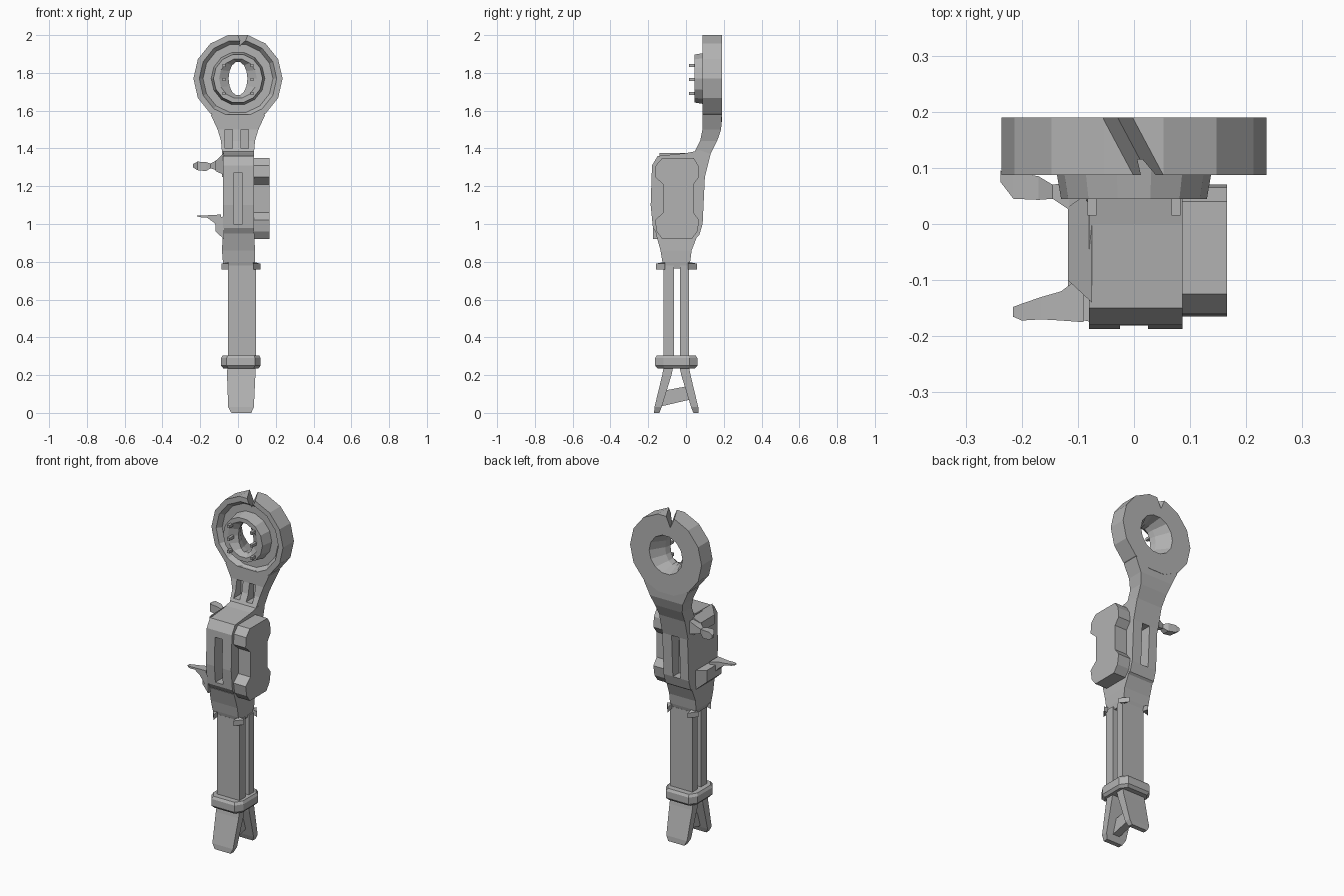
import bpy, bmesh, math

cube = bpy.data.objects.get("Cube")
if cube:
    bpy.data.objects.remove(cube, do_unlink=True)

steel = bpy.data.materials.new("plain_grey")
steel.use_nodes = True
GREY = (0.45, 0.45, 0.45, 1)
steel.diffuse_color = GREY
steel.node_tree.nodes["Principled BSDF"].inputs["Base Color"].default_value = GREY


def loft(name, loops, closed=False):
    """Skin a run of equal-length point loops; cap the ends unless it closes on itself."""
    bm = bmesh.new()
    rows = [[bm.verts.new(p) for p in loop] for loop in loops]
    pairs = list(zip(rows, rows[1:]))
    if closed:
        pairs.append((rows[-1], rows[0]))
    else:
        bm.faces.new(rows[0])
        bm.faces.new(rows[-1])
    for a, b in pairs:
        for i in range(len(a)):
            j = (i + 1) % len(a)
            bm.faces.new((a[i], a[j], b[j], b[i]))
    bmesh.ops.recalc_face_normals(bm, faces=bm.faces)
    mesh = bpy.data.meshes.new(name)
    bm.to_mesh(mesh)
    bm.free()
    mesh.materials.append(steel)
    ob = bpy.data.objects.new(name, mesh)
    bpy.context.scene.collection.objects.link(ob)
    return ob


def side_prism(name, outline, x0, x1):
    """Extrude a (y, z) outline across x."""
    return loft(name, [[(x, y, z) for y, z in outline] for x in (x0, x1)])


def stack(name, sections):
    """Loft rectangles (z, x0, x1, y0, y1) upward."""
    return loft(name, [[(a, c, z), (b, c, z), (b, d, z), (a, d, z)]
                       for z, a, b, c, d in sections])


def arm(name, sections):
    """Loft rectangles (x, y0, y1, z0, z1) sideways."""
    return loft(name, [[(x, a, c), (x, b, c), (x, b, d), (x, a, d)]
                       for x, a, b, c, d in sections])


def box(name, x0, x1, y0, y1, z0, z1):
    return stack(name, [(z0, x0, x1, y0, y1), (z1, x0, x1, y0, y1)])


def cut(ob, cutter):
    """Subtract the cutter, bake the result and discard the cutter."""
    mod = ob.modifiers.new("cut", 'BOOLEAN')
    mod.operation, mod.solver, mod.object = 'DIFFERENCE', 'EXACT', cutter
    cutter.hide_render = True
    dg = bpy.context.evaluated_depsgraph_get()
    baked = bpy.data.meshes.new_from_object(ob.evaluated_get(dg))
    ob.modifiers.clear()
    ob.data = baked
    bpy.data.objects.remove(cutter, do_unlink=True)


# Ring head: turned around the y axis, with raised hub and oval opening
SIDES, RING_Z = 14, 1.77
profile = [(.236, .236, .19), (.236, .236, .087), (.205, .205, .087),
           (.185, .185, .115), (.142, .142, .115), (.13, .13, .045),
           (.1, .105, .045), (.05, .09, .075), (.06, .095, .11), (.11, .115, .19)]
angles = [2 * math.pi * (i + .5) / SIDES + math.pi / 2 for i in range(SIDES)]
ring = loft("ring_head", [[(rx * math.cos(a), y, RING_Z + rz * math.sin(a)) for a in angles]
                          for rx, rz, y in profile], closed=True)

# Slanted notch across the top of the ring
cut(ring, loft("notch_cutter", [[(x - .04, y, 2.03), (x + .04, y, 2.03), (x, y, 1.94)]
                                for x, y in ((.04, .06), (-.04, .21))]))

# Small pins on the hub face
for side in (-1, 1):
    for z in (1.69, 1.765, 1.84):
        x = side * .075
        box("hub_pin", x - .008, x + .008, .015, .06, z - .008, z + .008)

# Neck sweeping from the ring into the rear strap
neck = stack("neck", [(z, -w, w, a, b) for z, w, a, b in (
    (1.25, .084, .04, .1), (1.37, .084, .04, .13), (1.44, .09, .075, .165),
    (1.5, .108, .087, .186), (1.58, .145, .087, .19))])
for x in (-.048, .035):
    cut(neck, box("neck_slot_cutter", x - .02, x + .02, 0, .125, 1.4, 1.5))

# Body frame with a long slot in front and back
body = side_prism("body_frame", [
    (.075, 1.39), (0, 1.375), (-.15, 1.36), (-.18, 1.31), (-.187, 1.1),
    (-.175, .98), (-.15, .94), (-.11, .91), (.03, .91), (.07, .94),
    (.088, 1.0), (.1, 1.25), (.13, 1.37)], -.08, .086)
for y in (-.17, .09):
    cut(body, box("body_slot_cutter", -.025, .025, y - .06, y + .06, 1.0, 1.27))

# Waisted block on the left side
side_prism("side_block", [
    (-.125, 1.35), (-.16, 1.31), (-.165, 1.25), (-.12, 1.21), (-.12, 1.06),
    (-.165, 1.02), (-.155, .96), (-.125, .92), (.03, .92), (.06, .96), (.07, 1.02),
    (.04, 1.06), (.04, 1.21), (.07, 1.25), (.065, 1.31), (.04, 1.35)], .08, .166)

# Brackets on the right side
arm("upper_bracket", [(-.118, -.1, .03, 1.28, 1.335), (-.075, -.14, .06, 1.26, 1.375)])
arm("lower_bracket", [(-.118, -.165, -.03, .96, 1.03), (-.075, -.175, .03, .92, 1.04)])

# Upper knob and lower lever
arm("upper_knob", [
    (-.075, .0, .09, 1.28, 1.365), (-.115, .025, .075, 1.285, 1.335),
    (-.145, .045, .07, 1.295, 1.32), (-.17, .043, .085, 1.28, 1.328),
    (-.215, .045, .093, 1.285, 1.33), (-.238, .075, .095, 1.3, 1.318)])
arm("lower_lever", [
    (-.09, -.175, -.09, .96, 1.05), (-.13, -.172, -.12, 1.01, 1.048),
    (-.165, -.17, -.13, 1.034, 1.046), (-.2, -.172, -.142, 1.036, 1.046),
    (-.216, -.165, -.148, 1.04, 1.046)])

# Tapered collar under the body, with small corner spurs
stack("collar", [(.765, -.06, .085, -.115, .012), (.8, -.08, .09, -.125, .022),
                 (.86, -.085, .09, -.135, .03), (.95, -.08, .086, -.16, .065)])
for x, x_tip in ((-.05, -.088), (.08, .118)):
    for y, y_tip in ((-.11, -.158), (.01, .058)):
        loft("collar_spur", [[(x, y, .8), (x_tip, y, .79), (x, y_tip, .79)],
                             [(x, y, .77), (x_tip, y, .76), (x, y_tip, .76)]])

# Two long shaft plates
for name, y0, y1 in (("front_shaft", -.12, -.064), ("rear_shaft", -.032, .017)):
    box(name, -.054, .094, y0, y1, .25, .78)

# Chamfered band around the lower shaft
band = [(-.06, -.163), (.09, -.163), (.12, -.12), (.12, .018),
        (.09, .06), (-.06, .06), (-.09, .018), (-.09, -.12)]
loft("shaft_band", [[(.015 + (x - .015) * s, -.051 + (y + .051) * s, z) for x, y in band]
                    for z, s in ((.235, .88), (.25, 1), (.29, 1), (.305, .92))])

# Splayed feet, mirrored front to back, joined by a sloping web
MID_Y = -.051
for name, s in (("front_foot", -1), ("rear_foot", 1)):
    stack(name, [(z, a, b, MID_Y + s * c, MID_Y + s * d) for z, a, b, c, d in (
        (0, -.035, .07, .09, .118), (.03, -.052, .084, .078, .116),
        (.2, -.058, .092, .026, .075), (.25, -.056, .092, .015, .066))])
side_prism("foot_web", [(-.13, .035), (.02, .07), (0, .14), (-.105, .12)], -.005, .04)
